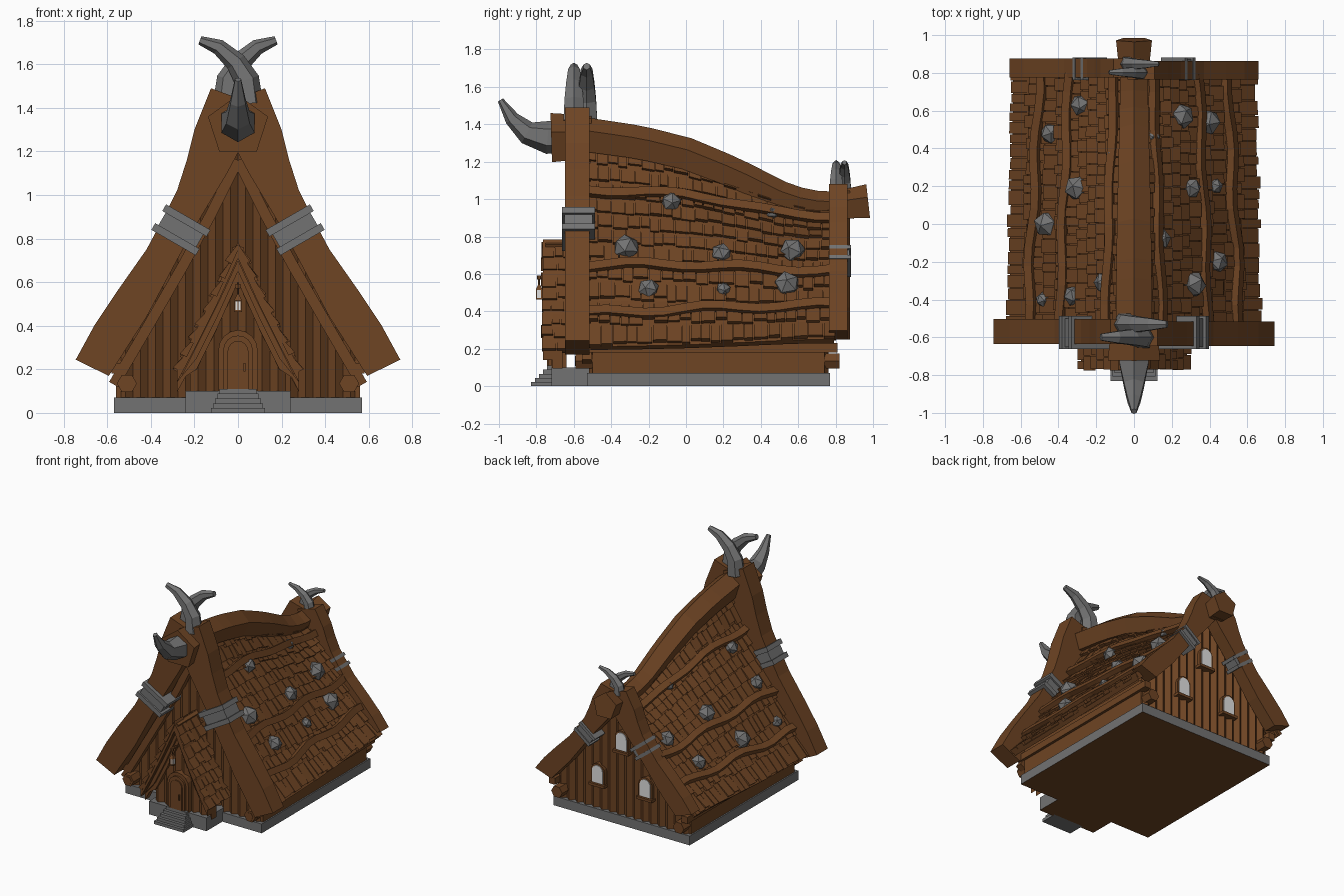
import bpy, bmesh, math, random
from mathutils import Vector, Matrix

random.seed(4)
if "Cube" in bpy.data.objects:
    bpy.data.objects.remove(bpy.data.objects["Cube"])


def material(name, rgb):
    m = bpy.data.materials.new(name)
    m.use_nodes = True
    m.diffuse_color = (*rgb, 1)
    m.node_tree.nodes["Principled BSDF"].inputs["Base Color"].default_value = (*rgb, 1)
    return m


WOOD = material("brown wood", (0.156, 0.058, 0.017))
STONE = material("grey stone", (0.17, 0.17, 0.17))
PANE = material("pale window", (0.75, 0.75, 0.75))


def finish(name, bm, *mats):
    bmesh.ops.recalc_face_normals(bm, faces=bm.faces)
    me = bpy.data.meshes.new(name)
    bm.to_mesh(me)
    bm.free()
    for m in mats:
        me.materials.append(m)
    ob = bpy.data.objects.new(name, me)
    bpy.context.collection.objects.link(ob)
    return ob


def box(name, center, size, mat, tilt=0):
    bm = bmesh.new()
    mtx = Matrix.Translation(center) @ Matrix.Rotation(tilt, 4, 'Y') @ Matrix.Diagonal((*size, 1))
    bmesh.ops.create_cube(bm, size=1, matrix=mtx)
    return finish(name, bm, mat)


def prism(name, outline, y0, y1, mat):
    """Extrude an x-z outline along y."""
    bm = bmesh.new()
    a, b = [[bm.verts.new((x, y, z)) for x, z in outline] for y in (y0, y1)]
    bm.faces.new(a)
    bm.faces.new(b)
    for i in range(len(a)):
        j = (i + 1) % len(a)
        bm.faces.new((a[i], a[j], b[j], b[i]))
    return finish(name, bm, mat)


def sweep(name, path, sides, mat, turn=90):
    """Polygonal tube through (x, y, z, radius) points."""
    bm = bmesh.new()
    pts = [Vector(p[:3]) for p in path]
    rings = []
    for i, p in enumerate(pts):
        t = pts[min(i + 1, len(pts) - 1)] - pts[max(i - 1, 0)]
        q = t.to_track_quat('Z', 'Y')
        ang = [math.radians(turn + 360 * k / sides) for k in range(sides)]
        rings.append([bm.verts.new(p + q @ Vector((math.cos(a), math.sin(a), 0)) * path[i][3]) for a in ang])
    for r, s in zip(rings, rings[1:]):
        for k in range(sides):
            bm.faces.new((r[k], r[(k + 1) % sides], s[(k + 1) % sides], s[k]))
    bm.faces.new(rings[0])
    bm.faces.new(rings[-1])
    return finish(name, bm, mat)


def interp(pts, t):
    for a, b in zip(pts, pts[1:]):
        if t <= b[0]:
            f = max(0, (t - a[0]) / (b[0] - a[0]))
            return a[1] + (b[1] - a[1]) * f
    return pts[-1][1]


def along(pts, u):
    f = min(max(u, 0), 1) * (len(pts) - 1)
    i = min(int(f), len(pts) - 2)
    return Vector(pts[i]).lerp(Vector(pts[i + 1]), f - i)


# Sagging main roof and steep porch roof as surfaces of (u down the slope, y)
RIDGE = [(-.6, 1.43), (-.25, 1.38), (0, 1.32), (.25, 1.22), (.5, 1.1), (.65, 1.05), (.9, 1.04)]
FRONT = [(0, 1.3), (.1, 1.08), (.21, .9), (.32, .72), (.46, .48), (.66, .21)]
BACK = [(0, .97), (.1, .87), (.2, .76), (.3, .63), (.45, .45), (.64, .25)]
PORCH = [(0, .77), (.1, .55), (.19, .37), (.28, .19)]


def roof(u, y):
    k = (interp(RIDGE, y) - 1.04) / .39
    p = along(BACK, u).lerp(along(FRONT, u), k)
    return Vector((p.x, y, p.y))


def porch(u, y):
    p = along(PORCH, u)
    return Vector((p.x, y, p.y))


def normal(surf, u, y):
    du = surf(min(u + .03, 1), y) - surf(max(u - .03, 0), y)
    return Vector((-du.z, 0, du.x)).normalized()


def u_at(x, y):
    return min((i / 200 for i in range(201)), key=lambda u: abs(roof(u, y).x - abs(x)))


def shingled(name, surf, side, rows, y0, y1):
    """Solid deck with rows of ragged wedge shingles."""
    bm = bmesh.new()
    flip = Vector((side, 1, 1))

    def slab(u0, u1, ya, yb, lift0, lift1, low):
        v = []
        for u, lift in ((u0, lift0), (u1, lift1)):
            for y in (ya, yb):
                n = normal(surf, u, y)
                v += [bm.verts.new((surf(u, y) + n * h) * flip) for h in (low, lift)]
        for f in ((0, 1, 3, 2), (4, 5, 7, 6), (0, 1, 5, 4), (2, 3, 7, 6), (0, 2, 6, 4), (1, 3, 7, 5)):
            bm.faces.new([v[i] for i in f])

    strips = max(1, round((y1 - y0) / .13))
    for r in range(rows):
        for s in range(strips):
            ya, yb = [y0 + .01 + (y1 - y0 - .02) * t / strips for t in (s, s + 1)]
            slab(r / rows, (r + 1) / rows, ya, yb, 0, 0, -.03)
        y = y0 - random.uniform(0, .02)
        while y < y1 - .02:
            w = random.uniform(.045, .085)
            end = min(y + w, y1 + random.uniform(-.01, .01))
            drop = random.uniform(-.18, .12)
            slab(r / rows, min((r + 1 + drop) / rows, 1), y, end - .005, .004, random.uniform(.016, .027), -.01)
            y += w
    finish(name, bm, WOOD)


for side, tag in ((1, "left"), (-1, "right")):
    shingled(tag + "_roof", roof, side, 11, -.52, .8)
    shingled(tag + "_porch_roof", porch, side, 8, -.76, -.46)
    # Long battens lying on the shingles
    for n, (ua, ub) in enumerate(((.25, .17), (.67, .63), (.88, .83))):
        path = []
        for i in range(14):
            y = -.53 + 1.33 * i / 13
            u = ua + (ub - ua) * i / 13 + .012 * math.sin(i * 1.1 + n * 2)
            p = roof(u, y) + normal(roof, u, y) * .02
            path.append((p.x * side, y, p.z, .034))
        sweep(f"{tag}_batten_{n + 1}", path, 4, WOOD, 15)

# Faceted stone studs
STUDS = [(.1, .46, .042), (.14, -.08, .057), (.25, .57, .07), (.3, .19, .058), (.31, -.32, .075),
         (.39, .54, .072), (.43, .2, .042), (.44, -.2, .06), (-.44, .48, .058), (-.28, .63, .06),
         (-.11, .37, .042), (-.3, .19, .07), (-.46, 0, .072), (-.48, -.4, .042), (-.32, -.38, .055), (-.16, -.31, .055)]
for n, (x, y, r) in enumerate(STUDS):
    bm = bmesh.new()
    p = roof(u_at(x, y), y)
    spin = Matrix.Rotation(n * 1.3, 4, (1, .5, .3))
    bmesh.ops.create_icosphere(bm, subdivisions=1, radius=r, matrix=Matrix.Translation((x, y, p.z + .015)) @ spin)
    finish(f"roof_stud_{n + 1}", bm, STONE)

# Stone base with wooden underside, steps
for name, c, s in (("base", (0, .12, .035), (1.14, 1.3, .07)), ("porch_base", (0, -.6, .05), (.48, .24, .1))):
    ob = box(name, c, s, STONE)
    ob.data.materials.append(WOOD)
    for f in ob.data.polygons:
        f.material_index = int(f.normal.z < -.5)
for i in range(5):
    h = .022 * (i + 1)
    box(f"step_{i + 1}", (0, -.765 + .011 * i, h / 2), (.25 - .02 * i, .13 - .022 * i, h), STONE)


# Gable walls of ridged vertical planks
def plank_wall(name, y, half, out, top, z0):
    bm = bmesh.new()
    n = 2 * round(half / .035)
    cols = []
    for i in range(n + 1):
        x = -half + 2 * half * i / n
        yy = y + out * (.028 if i % 2 else 0)
        cols.append([bm.verts.new(v) for v in ((x, yy, z0), (x, yy, top(x)), (x, y - out * .03, top(x)), (x, y - out * .03, z0))])
    for a, b in zip(cols, cols[1:]):
        for k in range(4):
            bm.faces.new((a[k], a[(k + 1) % 4], b[(k + 1) % 4], b[k]))
    bm.faces.new(cols[0])
    bm.faces.new(cols[-1])
    finish(name, bm, WOOD)


plank_wall("front_wall", -.49, .55, -1, lambda x: roof(u_at(x, -.49), -.49).z - .02, .06)
plank_wall("back_wall", .735, .55, 1, lambda x: roof(u_at(x, .735), .735).z - .02, .06)
plank_wall("porch_wall", -.67, .22, -1, lambda x: interp(PORCH, abs(x)) - .02, .09)

# Gable boards, bands and horns
OUTER = [(.124, 1.49), (.2, 1.3), (.235, 1.16), (.28, 1.02), (.34, .9), (.42, .75), (.55, .565), (.66, .4), (.745, .244)]
INNER = [(.593, .17), (.42, .44), (.27, .72), (.17, .9), (.05, 1.1), (-.03, 1.25), (-.04, 1.43)]
HORN = [(.05, 1.42, .065), (.04, 1.53, .058), (-.01, 1.61, .048), (-.09, 1.68, .036), (-.175, 1.71, .02)]
for side, tag in ((1, "left"), (-1, "right")):
    shift = .006 * side
    prism(f"front_{tag}_gable_board", [(x * side, z) for x, z in OUTER + INNER], -.64 - shift, -.51 - shift, WOOD)
    prism(f"back_{tag}_gable_board", [(x * side * .885, .25 + (z - .17) * .63) for x, z in OUTER + INNER],
          .77 - shift, .87 - shift, WOOD)
    sweep(f"front_{tag}_horn", [(x * side, -.565 - .034 * side, z, r) for x, z, r in HORN], 6, STONE)
    sweep(f"back_{tag}_horn", [(x * side * .75, .825 - .022 * side, 1.05 + (z - 1.45) * .56, r * .65)
                               for x, z, r in HORN], 6, STONE)
    sweep(f"front_{tag}_gable_trim", [(x * side, -.53, z, .035) for x, z in
                                      ((.57, .13), (.4, .42), (.25, .68), (.12, .92), (0, 1.16))], 4, WOOD, 45)
    for end, x, y, z, k, deg in (("front", .262, -.575, .84, 1, 30), ("back", .235, .823, .67, .68, 38)):
        a = math.radians(deg)
        for part, d, size in (("band", 0, (.2, .15, .09)), ("upper_flange", .05, (.235, .175, .035)),
                              ("lower_flange", -.05, (.235, .175, .035))):
            c = (side * (x - math.sin(a) * d * k), y, z + math.cos(a) * d * k)
            box(f"{end}_{tag}_{part}", c, [v * k for v in size], STONE, -a * side)
    # Sill logs and side walls under the eaves
    sweep(f"{tag}_sill_log", [(.51 * side, -.59, .135, .046), (.51 * side, .82, .135, .046)], 6, WOOD, 0)
    sweep(f"{tag}_log_core", [(.51 * side, -.593, .135, .03), (.51 * side, -.5, .135, .03)], 6, WOOD, 0)
    box(f"{tag}_side_wall", (.53 * side, .12, .17), (.06, 1.24, .2), WOOD)
    box(f"{tag}_wall_rail", (.555 * side, .13, .205), (.05, 1.36, .05), WOOD)
    # Layered porch edge boards
    for n, (drop, y) in enumerate(((.0, -.765), (.06, -.735), (.11, -.715))):
        edge = [(x * side, z - drop + .015) for x, z in PORCH]
        low = [(x * side, max(z - drop - .06, .14)) for x, z in reversed(PORCH)]
        prism(f"{tag}_porch_trim_{n + 1}", edge + low, y, -.66, WOOD)

# Ridge beam with flared ends and the prow horn
beam = [(0, y, z - .1 - .01 * (z - 1.04), .078 + .06 * (z - 1.04)) for y, z in
        [(-.6 + .1 * i, interp(RIDGE, -.6 + .1 * i)) for i in range(16)]]
sweep("ridge_beam", [(x, y, z + .018, r) for x, y, z, r in beam], 5, WOOD)
sweep("ridge_front_end", [(0, -.55, 1.32, .13), (0, -.72, 1.315, .145)], 5, WOOD)
sweep("ridge_back_end", [(0, .84, .965, .085), (0, .975, .98, .1)], 5, WOOD)
sweep("prow_horn", [(0, -.64, 1.335, .09), (0, -.74, 1.33, .088), (0, -.85, 1.355, .062),
                    (0, -.93, 1.43, .04), (0, -.992, 1.53, .016)], 6, STONE)


# Arched door and windows
def arch(x, z, w, h):
    top = [(x + w * math.cos(math.pi * i / 8), z + h - w + w * math.sin(math.pi * i / 8)) for i in range(9)]
    return [(x + w, z)] + top + [(x - w, z)]


prism("door_surround", arch(0, .1, .09, .28), -.72, -.66, WOOD)
prism("door_frame", arch(0, .1, .068, .255), -.735, -.66, WOOD)
prism("door", arch(0, .11, .048, .22), -.743, -.66, WOOD)
box("door_handle", (.03, -.748, .21), (.01, .012, .04), WOOD)
for n, (x, z) in enumerate(((-.2, .27), (.2, .27), (0, .57))):
    prism(f"window_frame_{n + 1}", arch(x, z - .01, .056, .155), .73, .772, WOOD)
    prism(f"window_pane_{n + 1}", arch(x, z, .044, .132), .77, .778, PANE)
    box(f"window_sill_{n + 1}", (x, .765, z - .015), (.13, .05, .02), WOOD)

# Hanging lantern
box("lantern_arm", (0, -.765, .585), (.012, .06, .012), WOOD)
sweep("lantern_chain", [(0, -.785, .52, .005), (0, -.785, .59, .005)], 4, WOOD)
sweep("lantern_knob", [(0, -.785, .57, .012), (0, -.785, .592, .012)], 6, WOOD)
sweep("lantern_cap", [(0, -.785, .515, .026), (0, -.785, .545, .006)], 4, WOOD, 45)
box("lantern_glass", (0, -.785, .492), (.028, .028, .045), PANE)
box("lantern_foot", (0, -.785, .468), (.036, .036, .008), WOOD)
for sx in (-1, 0, 1):
    for sy in (-1, 1):
        box("lantern_bar", (.014 * sx, -.785 + .014 * sy, .49), (.006, .006, .05), WOOD)
